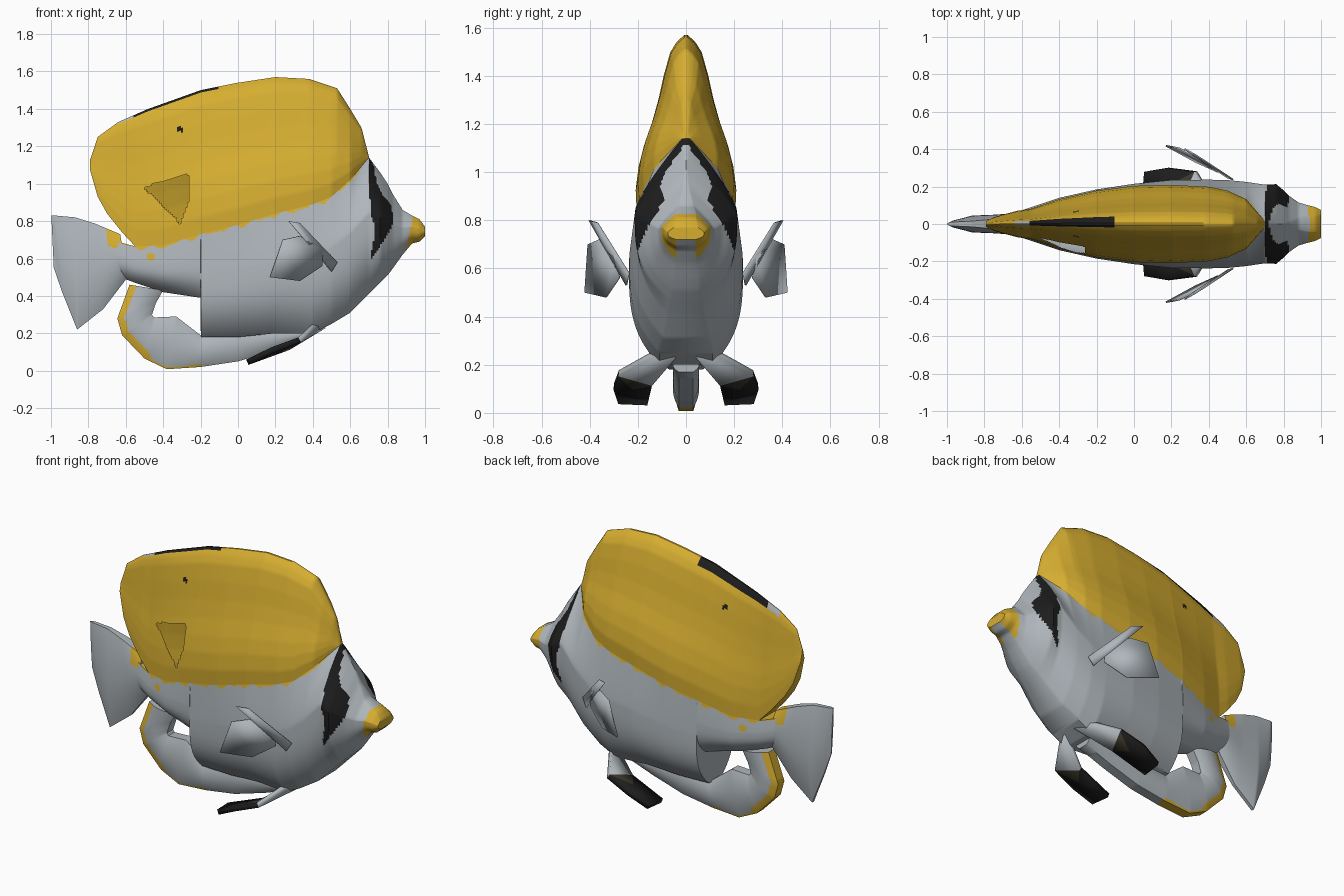
import bpy, bmesh, math
from mathutils import Vector

cube = bpy.data.objects.get("Cube")
if cube:
    bpy.data.objects.remove(cube, do_unlink=True)


def material(name, rgb):
    m = bpy.data.materials.new(name)
    m.use_nodes = True
    m.diffuse_color = (*rgb, 1)
    node = next(n for n in m.node_tree.nodes if n.type == 'BSDF_PRINCIPLED')
    node.inputs["Base Color"].default_value = (*rgb, 1)
    node.inputs["Roughness"].default_value = 0.7
    return m


PALETTE = [material("silver grey", (0.43, 0.47, 0.50)),
           material("golden yellow", (0.67, 0.42, 0.03)),
           material("black", (0.012, 0.012, 0.012)),
           material("dark olive", (0.04, 0.036, 0.022))]
GREY, YELLOW, BLACK, OLIVE = range(4)


def finish(name, bm, angle=40):
    bmesh.ops.recalc_face_normals(bm, faces=bm.faces)
    mesh = bpy.data.meshes.new(name)
    bm.to_mesh(mesh)
    bm.free()
    for m in PALETTE:
        mesh.materials.append(m)
    mesh.shade_smooth()
    mesh.set_sharp_from_angle(angle=math.radians(angle))
    ob = bpy.data.objects.new(name, mesh)
    bpy.context.collection.objects.link(ob)
    return ob


def mix(a, b, t):
    return [p + (q - p) * t for p, q in zip(a, b)]


def lookup(table, x):
    """Linear interpolation in a table of (key, value...) rows."""
    for a, b in zip(table, table[1:]):
        if x <= b[0]:
            return mix(a, b, max(0, (x - a[0]) / (b[0] - a[0])))[1:]
    return table[-1][1:]


def oval(widest=0.5, low_power=2, high_power=2):
    """Cross-section that bulges to its mid width at the given height fraction."""
    def width(t, low, mid, high):
        if t < widest:
            return mid + (low - mid) * (1 - t / widest) ** low_power
        return mid + (high - mid) * ((t - widest) / (1 - widest)) ** high_power
    return width


def loft(name, stations, rule, width=oval(), rows=40, step=0.011,
         open_top=lambda x: False, open_bottom=lambda x: False):
    """Symmetric skin; station = low x, low z, high x, high z, half widths low, mid, high."""
    dense = [stations[0]]
    for a, b in zip(stations, stations[1:]):
        n = max(1, math.ceil(max(abs(a[0] - b[0]), abs(a[2] - b[2])) / step))
        dense += [mix(a, b, (k + 1) / n) for k in range(n)]
    bm = bmesh.new()
    rings = []
    for x0, z0, x1, z1, *widths in dense:
        half = []
        for j in range(rows + 1):
            t = j / rows
            half.append((x0 + (x1 - x0) * t, width(t, *widths), z0 + (z1 - z0) * t))
        other = [(x, -y, z) for x, y, z in reversed(half)]
        rings.append([bm.verts.new(p) for p in half + other])
    count = len(rings[0])
    for a, b in zip(rings, rings[1:]):
        for j in range(count):
            if j == rows and open_top(a[j].co.x):
                continue
            if j == count - 1 and open_bottom(a[j].co.x):
                continue
            k = (j + 1) % count
            bm.faces.new((a[j], a[k], b[k], b[j]))
    bm.faces.new(rings[0])
    bm.faces.new(rings[-1])
    # Colour each face by rule; a rule returning None leaves a gap
    gaps = []
    for f in bm.faces:
        index = rule(f.calc_center_median())
        if index is None:
            gaps.append(f)
        else:
            f.material_index = index
    bmesh.ops.delete(bm, geom=gaps, context='FACES')
    bmesh.ops.remove_doubles(bm, verts=bm.verts, dist=0.0005)
    return finish(name, bm)


# Body and head: x, belly z, back z, half widths at belly, flank and back
BODY = [(-.68, .52, .70, 0, .045, .035), (-.55, .47, .665, .02, .09, .08),
        (-.4, .42, .67, .03, .14, .13), (-.2, .39, .73, .10, .185, .175),
        (-.199, .18, .73, .06, .185, .175), (0, .18, .78, .07, .215, .20),
        (.2, .20, .84, .09, .235, .205), (.4, .20, .89, .11, .237, .195),
        (.5, .25, .93, .11, .235, .175), (.6, .31, 1.02, .09, .225, .13),
        (.7, .41, 1.14, .07, .21, .015), (.76, .47, 1.06, .06, .213, 0),
        (.8, .51, 1.0, .05, .18, 0), (.83, .55, .94, .05, .15, .01),
        (.88, .62, .86, .04, .115, .03), (.93, .68, .83, .04, .10, .04),
        (.97, .69, .81, .04, .09, .04), (1.0, .72, .77, .04, .075, .05)]

# Eye stripe: z, rear edge x, front edge x
STRIPE = [(.60, .705, .715), (.62, .71, .73), (.675, .72, .765), (.73, .735, .80),
          (.78, .73, .825), (.835, .71, .828), (.89, .71, .815), (.94, .70, .775),
          (1.0, .70, .742), (1.06, .70, .73), (1.16, .694, .715)]


def body_colour(c):
    rear, front = lookup(STRIPE, c.z)
    if c.z > .60 and rear < c.x < front:
        return BLACK
    if c.x > .91 + .2 * (c.z - .7) and not (c.z < .725 and abs(c.y) < .04):
        return YELLOW
    if math.hypot(c.x + .465, c.z - .61) < .021:
        return YELLOW
    back = lookup(BODY, c.x)[1]
    ragged = .008 * math.sin(c.x * 45) + .006 * math.sin(c.x * 71) + .008
    return YELLOW if c.x < .66 and c.z > back - ragged else GREY


loft("body", [(x, lo, x, hi, a, b, c) for x, lo, hi, a, b, c in BODY],
     body_colour, oval(.6, 3.2, 1.25), rows=60, open_top=lambda x: -.56 < x < .69)

# Tall back fin continuing the flanks, bell-shaped in section
REAR = [(-.79, 1.07, .015), (-.75, .93, .035), (-.7, .84, .05), (-.62, .74, .07)]
RIDGE = [(-.79, 1.13), (-.75, 1.25), (-.64, 1.33), (-.48, 1.4), (-.2, 1.5), (0, 1.54),
         (.2, 1.57), (.38, 1.56), (.53, 1.51), (.6, 1.40), (.66, 1.30), (.7, 1.145)]
BELL = [(0, 1), (.12, 1.02), (.25, .96), (.37, .85), (.5, .69), (.63, .56), (.77, .45),
        (.9, .32), (.96, .19), (1, .03)]
base = REAR + [(s[0], s[2], s[5]) for s in BODY if -.56 < s[0] < .71]
xs = sorted({r[0] for r in RIDGE} | {b[0] for b in base})


def fin_station(x):
    z, w = lookup(base, x)
    return (x, z, x, lookup(RIDGE, x)[0], w)


MISSING = [(-.5, .98), (-.31, .79), (-.26, .93), (-.27, 1.06)]


def fin_colour(c):
    inside = all((b[0] - a[0]) * (c.z - a[1]) > (b[1] - a[1]) * (c.x - a[0])
                 for a, b in zip(MISSING, MISSING[1:] + MISSING[:1]))
    if c.y < 0 and inside:
        return None
    # Dark edge along the rear ridge, deeper on the left side
    depth = .035 if c.y > .001 else .012
    if -.64 < c.x < -.1 and c.z > lookup(RIDGE, c.x)[0] - depth:
        return BLACK if c.x > -.56 else GREY
    return BLACK if max(abs(c.x + .31), abs(c.z - 1.29)) < .012 else YELLOW


loft("back_fin", [fin_station(x) for x in xs], fin_colour,
     lambda t, w: w * lookup(BELL, t)[0], rows=60, open_bottom=lambda x: x > -.56)

# Tail fan
loft("tail_fin", [(-.59, .50, -.63, .73, .02, .06, .03), (-.72, .33, -.76, .785, .01, .05, .025),
                  (-.86, .22, -.87, .82, .01, .045, .015), (-.94, .42, -.98, .83, .006, .02, .01),
                  (-.985, .55, -.998, .83, .003, .006, .003)],
     lambda c: YELLOW if c.x > -.7 and c.z > .66 else GREY, rows=40)

# Curved lower fin with a golden rim, running forward as a narrow keel
OUTER = [(.37, .17), (.2, .11), (0, .05), (-.2, .02), (-.38, .008), (-.5, .065),
         (-.62, .19), (-.645, .28), (-.58, .46)]
INNER = [(.37, .23), (.2, .24), (0, .23), (-.2, .19), (-.33, .29), (-.45, .285),
         (-.46, .30), (-.44, .36), (-.40, .43)]


def rim_colour(c):
    for a, b in zip(OUTER[3:], OUTER[4:]):
        a, b = Vector(a), Vector(b)
        p = Vector((c.x, c.z))
        t = max(0, min(1, (p - a).dot(b - a) / (b - a).length_squared))
        reach = .038 if b.x < -.52 else .013
        if (p - a.lerp(b, t)).length < reach:
            return YELLOW
    return GREY


loft("lower_fin", [(*o, *i, .03, .055, .03) for o, i in zip(OUTER, INNER)], rim_colour, rows=24)


def plate(name, points, faces, colours, thickness):
    bm = bmesh.new()
    verts = [bm.verts.new(p) for p in points]
    for f, c in zip(faces, colours):
        bm.faces.new([verts[i] for i in f]).material_index = c
    ob = finish(name, bm, 25)
    mod = ob.modifiers.new("thickness", 'SOLIDIFY')
    mod.thickness = thickness
    mod.offset = 0


# Paired side fins (leading ray and blade) and belly fins
RAY = [(.50, .53), (.53, .58), (.33, .79), (.27, .80)]
BLADE = [(.45, .56), (.45, .65), (.33, .72), (.24, .70), (.17, .50), (.33, .48)]
BELLY = [(.46, .04, .24), (.42, .13, .25), (.27, .14, .125), (.33, .28, .165),
         (.16, .15, .085), (.18, .30, .11), (.05, .16, .045), (.06, .28, .05), (.21, .22, .11)]
for side, s in (("left", 1), ("right", -1)):
    for part, outline in (("ray", RAY), ("blade", BLADE)):
        plate(f"{side}_side_fin_{part}",
              [(x, s * (.24 + (.53 - x) * .53 + (z - .6) * .12), z) for x, z in outline],
              [range(len(outline))], [GREY], .008)
    plate(side + "_belly_fin", [(x, s * y, z) for x, y, z in BELLY],
          [(0, 1, 3, 2), (2, 3, 8), (2, 8, 4), (8, 3, 5), (8, 5, 4), (4, 5, 7, 6)],
          [GREY, OLIVE, BLACK, BLACK, BLACK, BLACK], .03)
